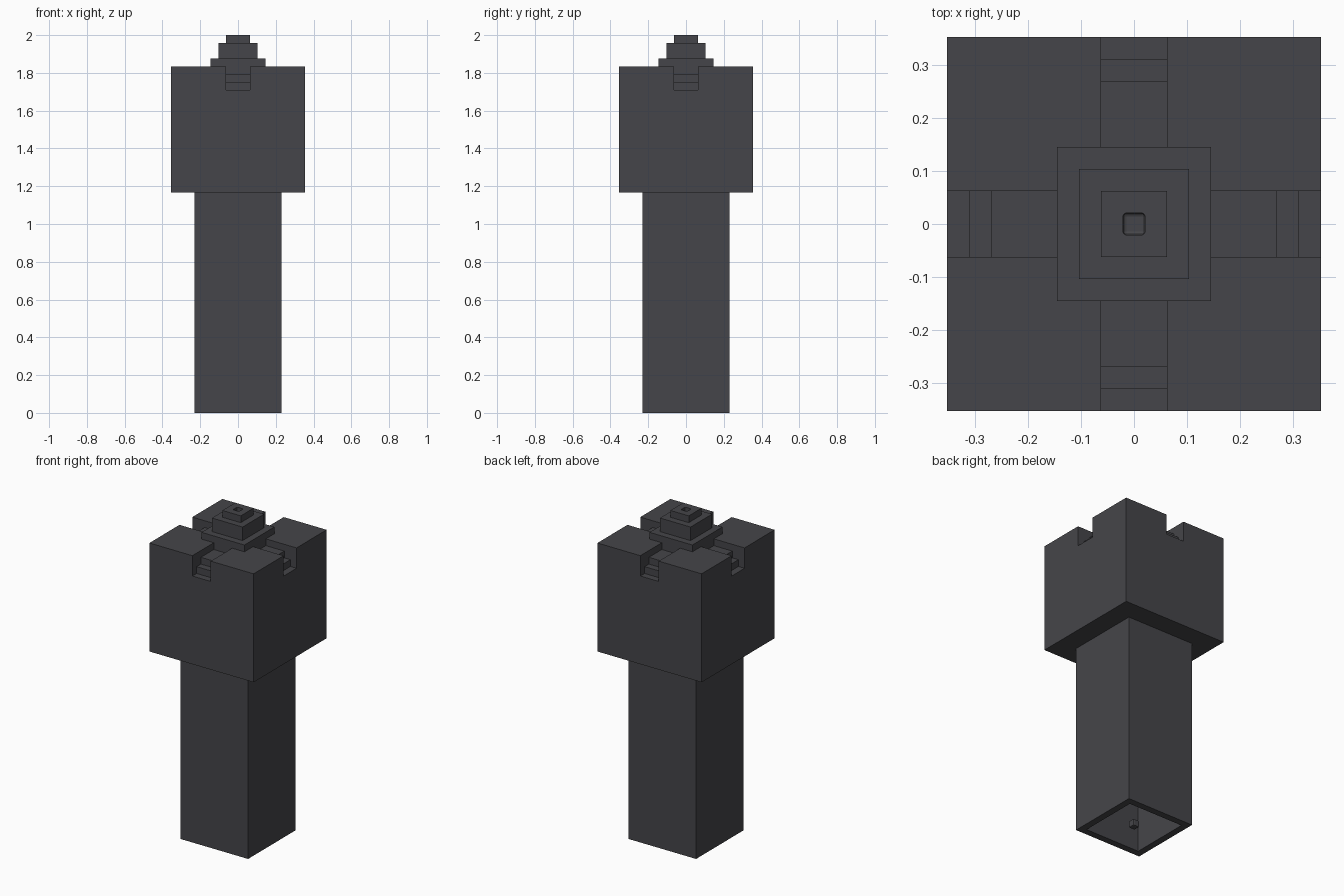
import bpy
import bmesh
from mathutils import Matrix, Vector
from math import pi

cube = bpy.data.objects.get("Cube")
if cube:
    bpy.data.objects.remove(cube, do_unlink=True)

U = 1 / 24  # grid unit that all parts follow

charcoal = bpy.data.materials.new("charcoal")
charcoal.use_nodes = True
color = (0.06, 0.06, 0.067, 1)
charcoal.diffuse_color = color
charcoal.node_tree.nodes["Principled BSDF"].inputs["Base Color"].default_value = color


def finish(name, bm):
    bmesh.ops.recalc_face_normals(bm, faces=bm.faces)
    mesh = bpy.data.meshes.new(name)
    bm.to_mesh(mesh)
    bm.free()
    mesh.materials.append(charcoal)
    obj = bpy.data.objects.new(name, mesh)
    bpy.context.collection.objects.link(obj)
    return obj


def block(name, half, bottom, top, round_off=0):
    """Square block about the z axis, sizes in grid units."""
    bm = bmesh.new()
    bmesh.ops.create_cube(bm, size=1)
    bmesh.ops.scale(bm, verts=bm.verts, vec=Vector((2 * half, 2 * half, top - bottom)) * U)
    bmesh.ops.translate(bm, verts=bm.verts, vec=(0, 0, (bottom + top) / 2 * U))
    if round_off:
        bmesh.ops.bevel(bm, geom=bm.edges[:], offset=round_off * U, segments=2,
                        affect='EDGES', profile=0.5)
    return finish(name, bm)


def stair_cutter(angle):
    """Stepped profile extruded across the slot width."""
    profile = [(2.5, 43), (6.5, 43), (6.5, 42), (7.5, 42), (7.5, 41),
               (10, 41), (10, 46), (2.5, 46)]
    bm = bmesh.new()
    face = bm.faces.new([bm.verts.new((r * U, -1.5 * U, z * U)) for r, z in profile])
    ext = bmesh.ops.extrude_face_region(bm, geom=[face])
    moved = [v for v in ext["geom"] if isinstance(v, bmesh.types.BMVert)]
    bmesh.ops.translate(bm, verts=moved, vec=(0, 3 * U, 0))
    bmesh.ops.rotate(bm, verts=bm.verts, matrix=Matrix.Rotation(angle, 3, 'Z'))
    return finish("slot_cutter", bm)


def carve(target, cutter):
    cutter.hide_render = True
    mod = target.modifiers.new("carve", 'BOOLEAN')
    mod.operation = 'DIFFERENCE'
    mod.solver = 'EXACT'
    mod.object = cutter
    bpy.context.view_layer.objects.active = target
    bpy.ops.object.modifier_apply(modifier=mod.name)
    bpy.data.objects.remove(cutter, do_unlink=True)


# Hollow handle with a small stud in its open end
handle = block("handle", 5.5, 0, 28.5)
carve(handle, block("handle_cutter", 4.5, -1, 27))
block("end_stud", 0.5, 0, 1, round_off=0.15)

# Head with a stepped slot in the middle of each side
head = block("head", 8.5, 28, 44)
for i in range(4):
    carve(head, stair_cutter(i * pi / 2))

# Tiered cap with a small socket on top
block("lower_tier", 3.5, 42, 45)
block("middle_tier", 2.5, 44, 47)
top_tier = block("top_tier", 1.5, 46, 48)
carve(top_tier, block("socket_cutter", 0.5, 47, 49, round_off=0.15))
